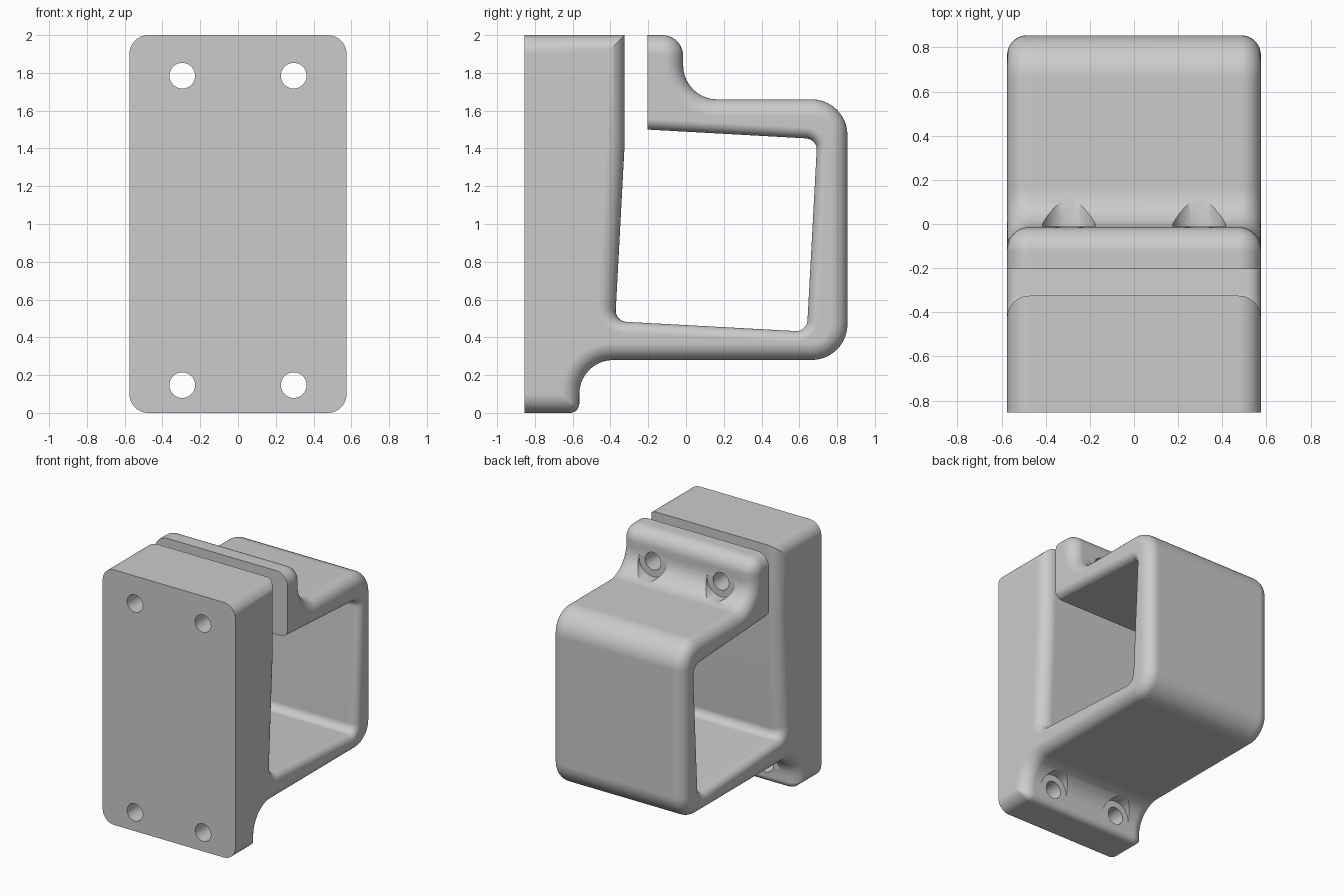
import bpy
import bmesh
import math
from mathutils import Vector

if "Cube" in bpy.data.objects:
    bpy.data.objects.remove(bpy.data.objects["Cube"])

HALF_WIDTH = 0.575
PLATE, BAND, INNER = 0.10, 0.09, 0.058   # side fillet radii

# Side profile: y, z, corner radius, side fillet of the edge that follows
CORNERS = [
    (-0.855, 0.0, 0, PLATE),        # mounting plate underside
    (-0.565, 0.0, 0.05, PLATE),
    (-0.565, 0.28, 0.18, BAND),     # outside of the band
    (0.855, 0.28, 0.19, BAND),
    (0.855, 1.66, 0.19, BAND),
    (-0.015, 1.66, 0.18, PLATE),    # clamp lip
    (-0.015, 2.0, 0.11, PLATE),
    (-0.205, 2.0, 0, 0),
    (-0.205, 1.5, 0, INNER),        # inside of the band
    (0.695, 1.45, 0.06, INNER),
    (0.64, 0.43, 0.06, INNER),
    (-0.375, 0.485, 0.06, PLATE),   # back of the plate
    (-0.325, 1.42, 0, PLATE),
    (-0.325, 2.0, 0, PLATE),
    (-0.855, 2.0, 0, 0),
]


def cross(a, b):
    return a.x * b.y - a.y * b.x


def inset(radius, depth):
    """Inward shift of a fillet at a distance from the side face."""
    if depth >= radius:
        return 0.0
    return radius - math.sqrt(radius ** 2 - (radius - depth) ** 2)


def section(depth, steps=10):
    """Profile outline, inset edge by edge, with rounded corners."""
    n = len(CORNERS)
    pts = [Vector(c[:2]) for c in CORNERS]
    dirs = [(pts[(i + 1) % n] - pts[i]).normalized() for i in range(n)]
    offs = [inset(c[3], depth) for c in CORNERS]
    outline = []
    for i in range(n):
        d0, d1 = dirs[i - 1], dirs[i]
        a = pts[i] + Vector((-d0.y, d0.x)) * offs[i - 1]
        b = pts[i] + Vector((-d1.y, d1.x)) * offs[i]
        p = a + d0 * (cross(b - a, d1) / cross(d0, d1))
        r = CORNERS[i][2]
        if r == 0:
            outline.append(p)
            continue
        side = 1 if cross(d0, d1) > 0 else -1
        r = max(r - side * (offs[i - 1] + offs[i]) / 2, 0.004)
        r = min(r, 0.274)
        turn = math.acos(max(-1, min(1, d0.dot(d1))))
        start = p - d0 * r * math.tan(turn / 2)
        normal = Vector((-d0.y, d0.x)) * side
        for k in range(steps + 1):
            t = turn * k / steps
            outline.append(start + d0 * r * math.sin(t)
                           + normal * r * (1 - math.cos(t)))
    return outline


# Loft the sections across the width
depths = [PLATE * (1 - math.cos(math.pi / 2 * k / 10)) for k in range(11)]
stations = [(-HALF_WIDTH + d, d) for d in depths]
stations += [(HALF_WIDTH - d, d) for d in reversed(depths)]

bm = bmesh.new()
rings = [[bm.verts.new((x, p.x, p.y)) for p in section(d)] for x, d in stations]
count = len(rings[0])
for r0, r1 in zip(rings, rings[1:]):
    for j in range(count):
        k = (j + 1) % count
        bm.faces.new((r0[j], r0[k], r1[k], r1[j]))
bm.faces.new(rings[0])
bm.faces.new(list(reversed(rings[-1])))
bmesh.ops.recalc_face_normals(bm, faces=bm.faces)
mesh = bpy.data.meshes.new("clamp_bracket")
bm.to_mesh(mesh)
bm.free()
bracket = bpy.data.objects.new("clamp_bracket", mesh)
bpy.context.collection.objects.link(bracket)

gray = bpy.data.materials.new("plain_gray")
gray.use_nodes = True
color = (0.6, 0.6, 0.6, 1)
gray.diffuse_color = color
gray.node_tree.nodes["Principled BSDF"].inputs["Base Color"].default_value = color
mesh.materials.append(gray)


def cut(name, x, z, radius, y0, y1):
    """Bore a round hole along y."""
    bpy.ops.mesh.primitive_cylinder_add(
        vertices=40, radius=radius, depth=y1 - y0,
        location=(x, (y0 + y1) / 2, z), rotation=(math.pi / 2, 0, 0))
    cutter = bpy.context.object
    cutter.name = name
    cutter.hide_render = True
    mod = bracket.modifiers.new(name, 'BOOLEAN')
    mod.operation = 'DIFFERENCE'
    mod.solver = 'EXACT'
    mod.object = cutter
    bpy.context.view_layer.objects.active = bracket
    bpy.ops.object.modifier_apply(modifier=name)
    bpy.data.objects.remove(cutter)


# Screw holes with a flat seat for each screw head
for x in (-0.295, 0.295):
    for z, seat in ((0.147, -0.562), (1.785, -0.012)):
        cut("screw_hole", x, z, 0.068, -1.0, 0.4)
        cut("screw_seat", x, z, 0.12, seat, 0.4)

bpy.ops.object.select_all(action='DESELECT')
bracket.select_set(True)
bpy.context.view_layer.objects.active = bracket
bpy.ops.object.shade_smooth_by_angle(angle=math.radians(30))
weighted = bracket.modifiers.new("even_shading", 'WEIGHTED_NORMAL')
weighted.keep_sharp = True
